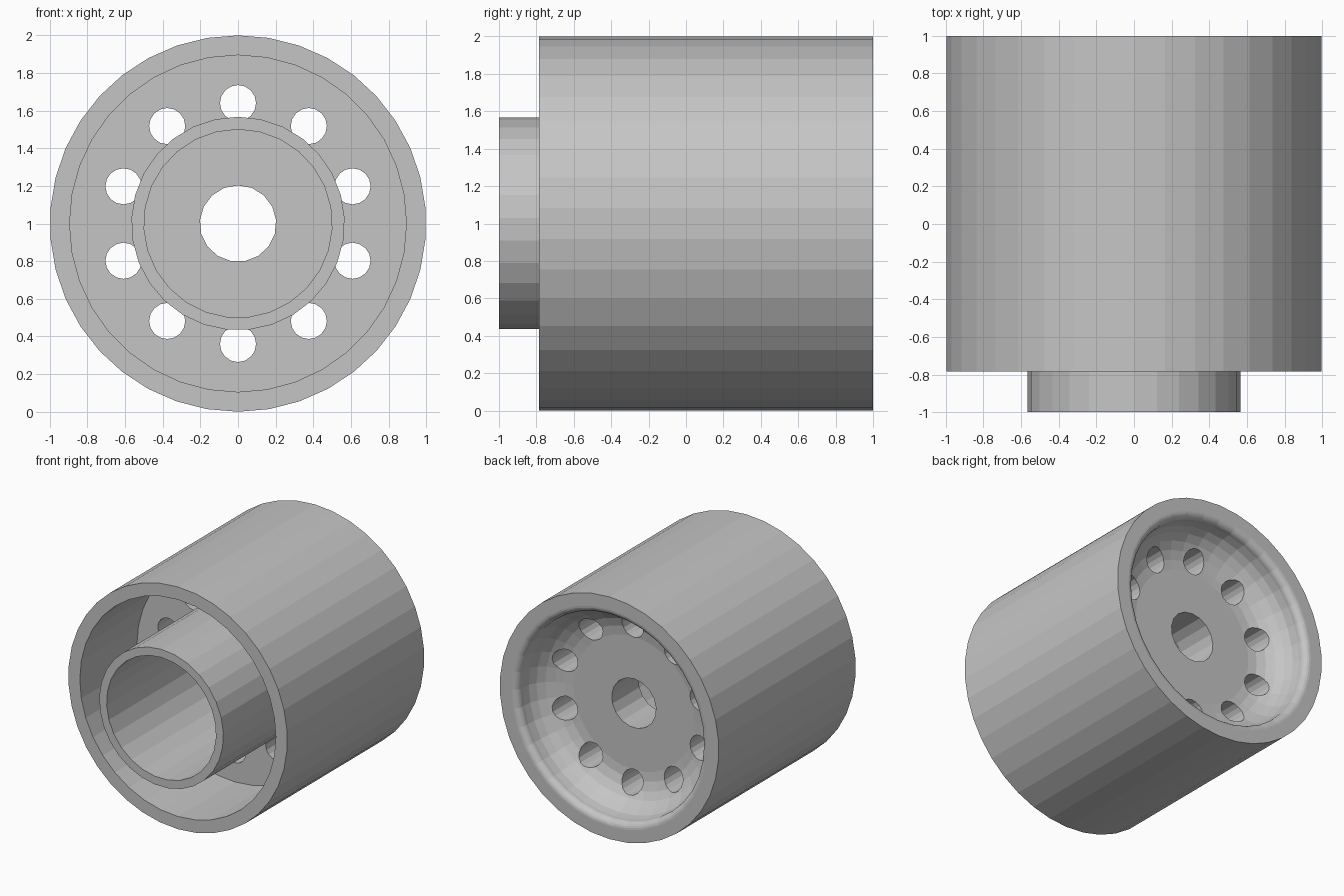
import bpy, bmesh
from math import sin, cos, pi

if "Cube" in bpy.data.objects:
    bpy.data.objects.remove(bpy.data.objects["Cube"], do_unlink=True)

grey = bpy.data.materials.new("plain_grey")
grey.use_nodes = True
grey.diffuse_color = (0.56, 0.56, 0.56, 1)
grey.node_tree.nodes["Principled BSDF"].inputs["Base Color"].default_value = (0.56, 0.56, 0.56, 1)


def lathe(name, profile, sides, x=0, z=1):
    """Closed solid turned around the y direction; profile holds (radius, y)."""
    bm = bmesh.new()
    rings = []
    for r, y in profile:
        angles = [pi / 2 + 2 * pi * i / sides for i in range(sides)]
        rings.append([bm.verts.new((x + r * cos(a), y, z + r * sin(a))) for a in angles])
    for a, b in zip(rings, rings[1:]):
        for i in range(sides):
            j = (i + 1) % sides
            bm.faces.new((a[i], a[j], b[j], b[i]))
    bm.faces.new(rings[0])
    bm.faces.new(rings[-1])
    bmesh.ops.recalc_face_normals(bm, faces=bm.faces)
    mesh = bpy.data.meshes.new(name)
    bm.to_mesh(mesh)
    bm.free()
    mesh.materials.append(grey)
    obj = bpy.data.objects.new(name, mesh)
    bpy.context.collection.objects.link(obj)
    return obj


def combine(body, tool, operation):
    """Bake one boolean step and discard the tool."""
    tool.hide_render = True
    mod = body.modifiers.new("step", "BOOLEAN")
    mod.operation, mod.object, mod.solver = operation, tool, "EXACT"
    bpy.context.view_layer.update()
    graph = bpy.context.evaluated_depsgraph_get()
    mesh = bpy.data.meshes.new_from_object(body.evaluated_get(graph))
    body.modifiers.clear()
    body.data = mesh
    bpy.data.objects.remove(tool, do_unlink=True)


FRONT, WEB_FRONT, WEB_BACK = -0.785, -0.04, 0.68

# Outer drum with a deep flat-bottomed front pocket
drum = lathe("drum", [(1, FRONT), (1, 1)], 38)
pocket = lathe("pocket", [(0.895, FRONT - 0.1), (0.895, WEB_FRONT)], 36)
combine(drum, pocket, "DIFFERENCE")

# Dished back: rounded lip, then a concave sweep down to the flat web
steps = 6
turns = [pi / 2 * i / steps for i in range(steps + 1)]
lip = [(0.895 - 0.055 * sin(t), 0.945 + 0.055 * cos(t)) for t in turns]
sweep = [(0.55 + 0.29 * cos(t), 0.93 - (0.93 - WEB_BACK) * sin(t)) for t in turns]
dish = lathe("dish", [(0.895, 1.1)] + lip + sweep, 36)
combine(drum, dish, "DIFFERENCE")

# Ring of ten round holes through the web
for k in range(10):
    a = pi / 2 + k * pi / 5
    hole = lathe("hole", [(0.096, WEB_FRONT - 0.1), (0.096, 0.98)], 16,
                 0.64 * cos(a), 1 + 0.64 * sin(a))
    combine(drum, hole, "DIFFERENCE")

# Front hub tube, its bore and the small centre hole
hub = lathe("hub", [(0.567, -1), (0.567, WEB_FRONT + 0.003)], 29)
combine(drum, hub, "UNION")
bore = lathe("bore", [(0.5, -1.1), (0.5, 0.33)], 27)
combine(drum, bore, "DIFFERENCE")
centre_hole = lathe("centre_hole", [(0.203, 0.2), (0.203, 0.9)], 17)
combine(drum, centre_hole, "DIFFERENCE")

drum.name = "drum_with_hub"
